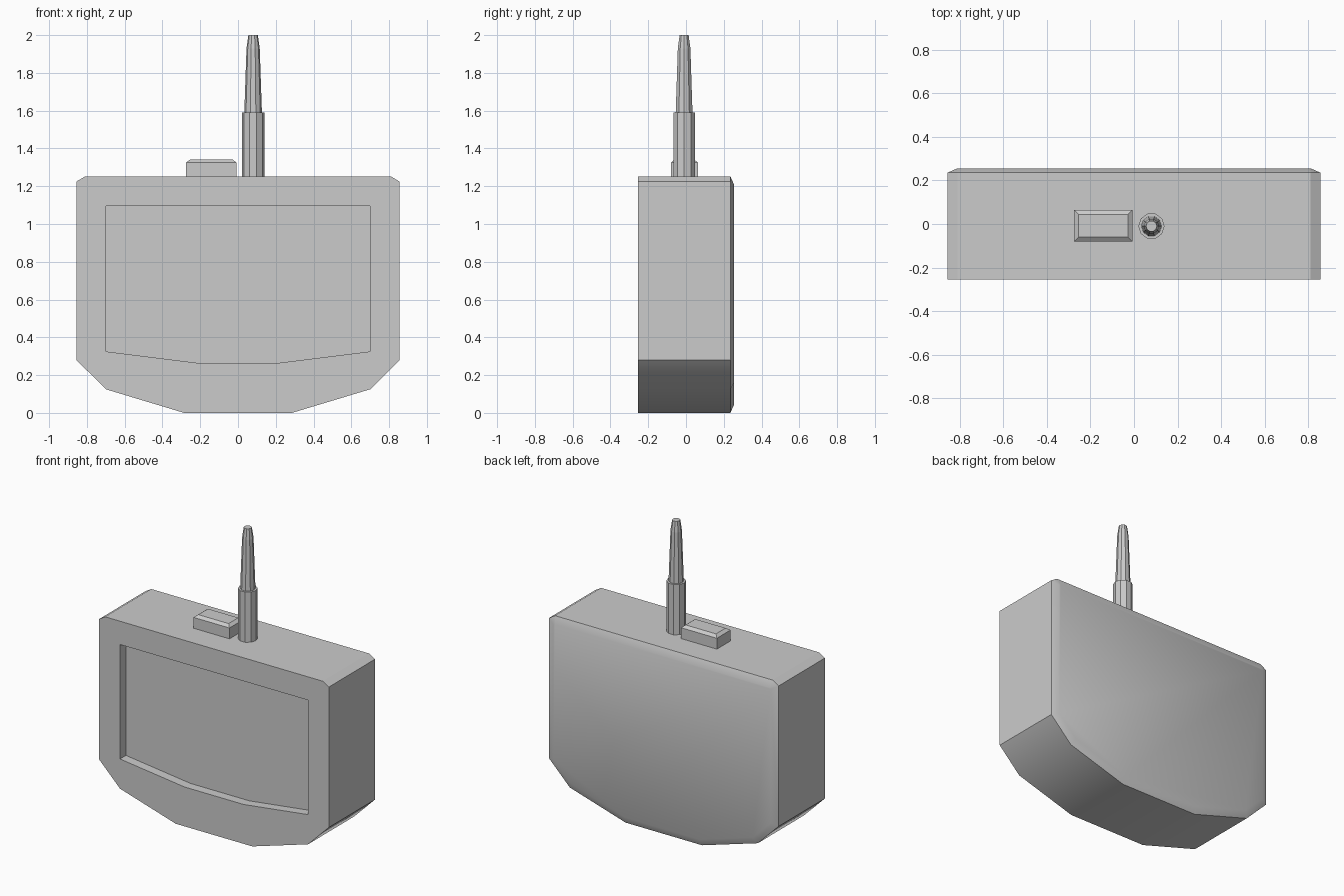
import bpy, bmesh, math
from mathutils import Vector

if "Cube" in bpy.data.objects:
    bpy.data.objects.remove(bpy.data.objects["Cube"])


def finish(bm, name, angle=None):
    bmesh.ops.recalc_face_normals(bm, faces=bm.faces)
    mesh = bpy.data.meshes.new(name)
    bm.to_mesh(mesh)
    bm.free()
    obj = bpy.data.objects.new(name, mesh)
    bpy.context.collection.objects.link(obj)
    if angle:
        smooth(obj, angle)
    return obj


def activate(obj):
    bpy.ops.object.select_all(action='DESELECT')
    obj.select_set(True)
    bpy.context.view_layer.objects.active = obj


def smooth(obj, angle):
    activate(obj)
    bpy.ops.object.shade_smooth_by_angle(angle=math.radians(angle))


def prism(half, y0, y1):
    """Extrude a mirrored x/z half profile from y0 to y1; returns bmesh and back face."""
    outline = half + [(-x, z) for x, z in reversed(half)]
    bm = bmesh.new()
    front = bm.faces.new([bm.verts.new((x, y0, z)) for x, z in outline])
    ext = bmesh.ops.extrude_face_region(bm, geom=[front], use_keep_orig=True)['geom']
    bmesh.ops.translate(bm, vec=(0, y1 - y0, 0),
                        verts=[v for v in ext if isinstance(v, bmesh.types.BMVert)])
    bmesh.ops.recalc_face_normals(bm, faces=bm.faces)
    back = max(bm.faces, key=lambda f: f.calc_center_median().y)
    return bm, back


def lathe(name, profile, sides, loc):
    """Closed, faceted turned part from (radius, z) points."""
    bm = bmesh.new()
    rings = [[bm.verts.new(Vector(loc) + Vector((r * math.cos(a), r * math.sin(a), z)))
              for a in (2 * math.pi * i / sides for i in range(sides))]
             for r, z in profile]
    for lo, hi in zip(rings, rings[1:]):
        for i in range(sides):
            j = (i + 1) % sides
            bm.faces.new((lo[i], lo[j], hi[j], hi[i]))
    bm.faces.new(rings[0])
    bm.faces.new(rings[-1])
    return finish(bm, name)


# Body with a softly chamfered back
bm, back = prism([(0.285, 0), (0.70, 0.125), (0.855, 0.28), (0.855, 1.225), (0.81, 1.252)],
                 -0.255, 0.235)
bmesh.ops.inset_region(bm, faces=[back], thickness=0.045, use_even_offset=True)
bmesh.ops.translate(bm, verts=back.verts[:], vec=(0, 0.02, 0))
body = finish(bm, "body")

# Screen recess cut into the front
bm, _ = prism([(0.22, 0.265), (0.70, 0.325), (0.70, 1.095)], -0.4, -0.192)
cutter = finish(bm, "screen_cutter")
cutter.hide_render = True
cut = body.modifiers.new("screen_recess", 'BOOLEAN')
cut.object = cutter
cut.solver = 'EXACT'
activate(body)
bpy.ops.object.modifier_apply(modifier=cut.name)
bpy.data.objects.remove(cutter)
smooth(body, 30)

# Top button with a chamfered cap
bm = bmesh.new()
bmesh.ops.create_cube(bm, size=1)
bmesh.ops.scale(bm, vec=(0.268, 0.145, 0.085), verts=bm.verts)
bmesh.ops.translate(bm, vec=(-0.141, -0.008, 1.2825), verts=bm.verts)
top = max(bm.faces, key=lambda f: f.calc_center_median().z)
bmesh.ops.inset_region(bm, faces=[top], thickness=0.021, use_even_offset=True)
bmesh.ops.translate(bm, verts=top.verts[:], vec=(0, 0, 0.016))
finish(bm, "top_button")

# Antenna: straight socket and tapering tip
lathe("antenna_socket", [(0.06, 1.24), (0.06, 1.59)], 10, (0.08, -0.01, 0))
lathe("antenna_tip", [(0.047, 1.58), (0.035, 1.93), (0.025, 2.0)], 10, (0.08, -0.01, 0))
